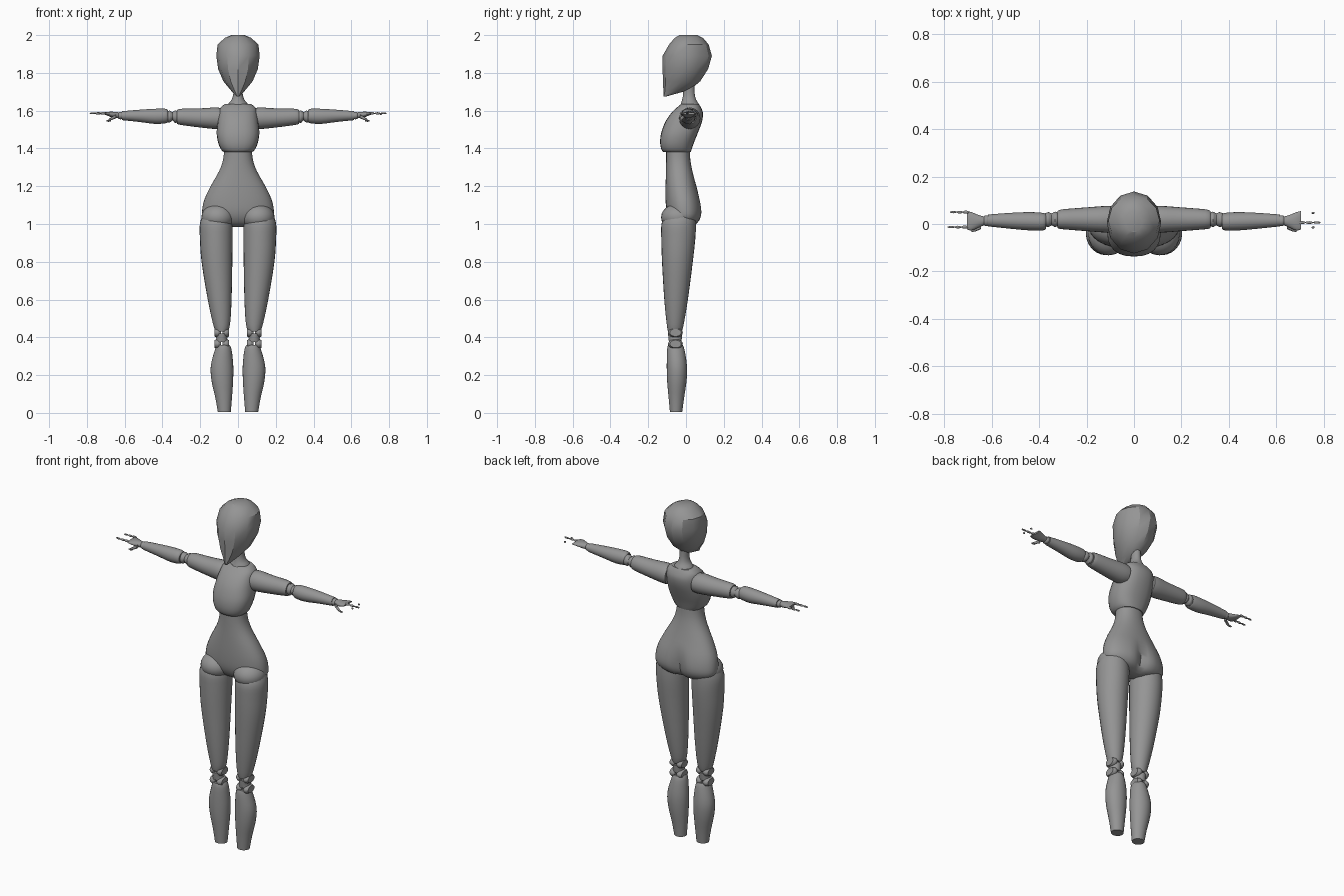
import bpy, bmesh, math
from mathutils import Vector, Matrix

if "Cube" in bpy.data.objects:
    bpy.data.objects.remove(bpy.data.objects["Cube"], do_unlink=True)

grey = bpy.data.materials.new("doll_grey")
grey.use_nodes = True
tone = (0.3, 0.3, 0.3, 1)
grey.diffuse_color = tone
grey.node_tree.nodes["Principled BSDF"].inputs["Base Color"].default_value = tone


def finish(name, bm, angle=40):
    bmesh.ops.recalc_face_normals(bm, faces=bm.faces[:])
    mesh = bpy.data.meshes.new(name)
    bm.to_mesh(mesh)
    bm.free()
    mesh.materials.append(grey)
    obj = bpy.data.objects.new(name, mesh)
    bpy.context.collection.objects.link(obj)
    bpy.ops.object.select_all(action="DESELECT")
    obj.select_set(True)
    bpy.context.view_layer.objects.active = obj
    bpy.ops.object.shade_smooth_by_angle(angle=math.radians(angle))
    return obj


def refine(rows, steps):
    """Smooth the list of sections with a Catmull-Rom curve."""
    out = []
    for i in range(len(rows) - 1):
        a, b, c, d = (rows[max(0, min(len(rows) - 1, i + k))] for k in (-1, 0, 1, 2))
        for k in range(steps):
            t = k / steps
            out.append([0.5 * (2 * q + (r - p) * t + (2 * p - 5 * q + 4 * r - s) * t ** 2
                               + (3 * q - p - 3 * r + s) * t ** 3)
                        for p, q, r, s in zip(a, b, c, d)])
    return out + [rows[-1]]


def loft(name, rows, axis="z", side=1, sides=24, steps=3, power=2, shape=None, angle=40):
    """Rows hold (position, low, high, low, high) for the two cross axes."""
    bm = bmesh.new()
    rings = []
    for pos, u0, u1, v0, v1 in refine(rows, steps):
        ring = []
        for k in range(sides):
            a = 2 * math.pi * (k + 0.0) / sides + math.pi / 2
            c, s = math.cos(a), math.sin(a)
            u = (u0 + u1) / 2 + (u1 - u0) / 2 * math.copysign(abs(c) ** (2 / power), c)
            v = (v0 + v1) / 2 + (v1 - v0) / 2 * math.copysign(abs(s) ** (2 / power), s)
            p = Vector((u, v, pos) if axis == "z" else (pos, u, v))
            if shape:
                p = shape(p)
            p.x *= side
            ring.append(bm.verts.new(p))
        rings.append(ring)
    for r, q in zip(rings, rings[1:]):
        for k in range(sides):
            j = (k + 1) % sides
            bm.faces.new((r[k], r[j], q[j], q[k]))
    bm.faces.new(rings[0])
    bm.faces.new(rings[-1])
    return finish(name, bm, angle)


def ball(name, center, radii, segments=24):
    bm = bmesh.new()
    place = Matrix.Translation(center) @ Matrix.Diagonal((*radii, 1))
    bmesh.ops.create_uvsphere(bm, u_segments=segments, v_segments=segments // 2,
                              radius=1, matrix=place)
    return finish(name, bm)


def sym(rows):
    return [(z, -w, w, y0, y1) for z, w, y0, y1 in rows]


# Head, few sided, with a pointed chin
loft("head", sym([(1.675, .008, -.118, -.105), (1.71, .04, -.12, .02),
                  (1.755, .077, -.122, .075), (1.82, .105, -.124, .117),
                  (1.89, .115, -.124, .137), (1.95, .108, -.09, .12),
                  (1.985, .07, -.06, .09), (2.0, .035, -.035, .06)]),
     sides=12, steps=1, angle=30)

# Neck and rib cage
loft("neck", sym([(1.58, .06, -.05, .08), (1.63, .055, -.03, .07), (1.66, .033, -.02, .053),
                  (1.70, .024, -.015, .045), (1.78, .027, -.02, .045)]))
loft("chest", sym([(1.38, .075, -.118, .025), (1.395, .09, -.13, .03),
                   (1.43, .105, -.137, .042), (1.48, .113, -.132, .062),
                   (1.54, .108, -.11, .084), (1.585, .102, -.08, .09),
                   (1.615, .094, -.05, .08), (1.635, .07, -.025, .068)]), power=2.4)


# Waist and hips, with a cleft behind and a raised edge over each thigh
def hips(p):
    low = max(0, min(1, (1.18 - p.z) / 0.12))
    if p.y > 0:
        p.y *= 1 - 0.35 * low * math.exp(-(p.x / 0.035) ** 2)
    return p


loft("waist_and_hips",
     sym([(1.40, .073, -.105, .02), (1.34, .079, -.105, .023), (1.28, .1, -.106, .034),
          (1.20, .145, -.108, .055), (1.13, .178, -.108, .076), (1.07, .19, -.104, .086),
          (1.03, .185, -.092, .08), (1.0, .15, -.07, .058), (.985, .07, -.04, .02)]),
     sides=40, shape=hips, power=2.2)

for side, label in ((1, "left"), (-1, "right")):
    # Leg: hip ball, thigh, split knee and shin
    ball(label + "_hip_ball", (side * .107, -.042, 1.035), (.087, .09, .072))
    loft(label + "_thigh", [(1.04, .04, .19, -.115, .05), (1.0, .03, .202, -.13, .052),
                            (.93, .028, .202, -.131, .05), (.8, .03, .193, -.127, .036),
                            (.6, .034, .16, -.115, .01), (.47, .042, .132, -.102, -.012),
                            (.43, .055, .118, -.095, -.022)], side=side)
    for part, z in (("upper", .425), ("lower", .365)):
        for cheek in (-1, 1):
            x = .086 + cheek * .022
            loft(f"{label}_{part}_knee_cheek_{'outer' if cheek > 0 else 'inner'}",
                 [(x - .017, -.085, -.025, z - .02, z + .02),
                  (x, -.095, -.017, z - .026, z + .026),
                  (x + .017, -.085, -.025, z - .02, z + .02)], "x", side)
    loft(label + "_knee_link", [(.375, .052, .12, -.09, -.025), (.395, .057, .115, -.093, -.022),
                                (.42, .052, .12, -.095, -.02)], side=side)
    loft(label + "_shin", [(.36, .045, .112, -.095, -.018), (.335, .034, .122, -.1, -.008),
                           (.25, .025, .144, -.102, .005), (.17, .026, .14, -.1, .003),
                           (.08, .032, .12, -.092, -.01), (.005, .038, .107, -.085, -.02)],
         side=side)

    # Arm: upper arm, hinged elbow, forearm and wrist
    loft(label + "_upper_arm", [(.085, -.035, .075, 1.505, 1.612), (.12, -.036, .076, 1.503, 1.617),
                                (.2, -.03, .07, 1.511, 1.612), (.3, -.022, .062, 1.524, 1.61),
                                (.322, -.017, .055, 1.53, 1.603)], "x", side)
    loft(label + "_elbow", [(.315, -.005, .045, 1.54, 1.595), (.333, -.013, .052, 1.535, 1.602),
                            (.347, -.006, .045, 1.548, 1.592), (.362, -.013, .05, 1.537, 1.6),
                            (.385, -.005, .04, 1.54, 1.595)], "x", side)
    loft(label + "_forearm", [(.37, -.02, .042, 1.54, 1.602), (.385, -.027, .047, 1.533, 1.61),
                              (.44, -.027, .05, 1.53, 1.61), (.52, -.02, .047, 1.54, 1.605),
                              (.615, -.01, .04, 1.55, 1.597)], "x", side)
    ball(label + "_wrist", (side * .622, .014, 1.574), (.02, .023, .02), 16)
    loft(label + "_palm", [(.625, -.002, .03, 1.56, 1.59), (.655, -.015, .038, 1.561, 1.594),
                           (.685, -.027, .05, 1.571, 1.594), (.705, -.022, .055, 1.579, 1.59)],
         "x", side)
    loft(label + "_thumb_base", [(.645, -.022, -.005, 1.56, 1.58), (.67, -.032, -.016, 1.55, 1.566),
                                 (.685, -.033, -.022, 1.547, 1.556)], "x", side, sides=10)
    ball(label + "_thumb_tip", (side * .685, -.02, 1.546), (.014, .005, .005), 10)

    # Thin jointed fingers, arranged differently on each hand
    fingers = ([(.006, .69, .787)] if side > 0
               else [(.05, .695, .775), (-.013, .7, .785)])
    for f, (y, x0, x1) in enumerate(fingers):
        step = (x1 - x0) / 3
        for j in range(3):
            r = .007 - .001 * j
            ball(f"{label}_finger_{f + 1}_joint_{j + 1}",
                 (side * (x0 + step * (j + .5)), y, 1.586), (step * .56, r, r), 10)
    if side > 0:
        for f, y in enumerate((.047, -.014)):
            ball(f"{label}_fingertip_{f + 1}", (.755, y, 1.582), (.007, .005, .005), 10)
